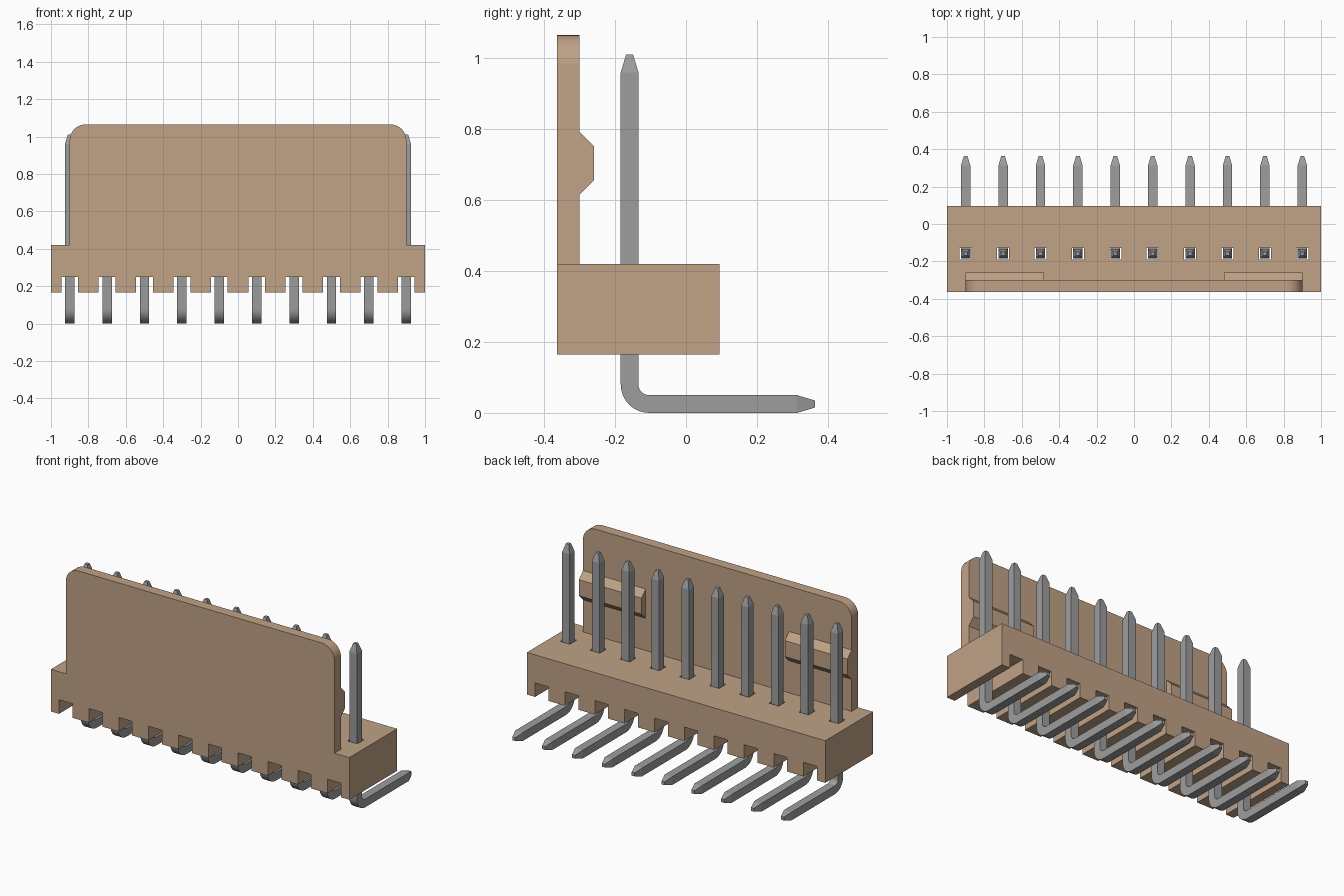
import bpy, bmesh, math
from mathutils import Vector

if "Cube" in bpy.data.objects:
    bpy.data.objects.remove(bpy.data.objects["Cube"])


def material(name, rgb):
    m = bpy.data.materials.new(name)
    m.use_nodes = True
    m.diffuse_color = (*rgb, 1)
    m.node_tree.nodes["Principled BSDF"].inputs["Base Color"].default_value = (*rgb, 1)
    return m


TAN = material("tan plastic", (0.53, 0.36, 0.24))
GREY = material("grey metal", (0.34, 0.34, 0.34))
PIN_X = [-0.9 + 0.2 * i for i in range(10)]
PIN_Y = -0.159


def link(name, bm, mat):
    bmesh.ops.recalc_face_normals(bm, faces=bm.faces)
    mesh = bpy.data.meshes.new(name)
    bm.to_mesh(mesh)
    bm.free()
    mesh.materials.append(mat)
    obj = bpy.data.objects.new(name, mesh)
    bpy.context.collection.objects.link(obj)
    return obj


def extrude(name, points, vec, mat):
    """Prism: a closed outline pushed along vec."""
    bm = bmesh.new()
    face = bm.faces.new([bm.verts.new(p) for p in points])
    out = bmesh.ops.extrude_face_region(bm, geom=[face])
    bmesh.ops.translate(bm, vec=vec, verts=[v for v in out["geom"] if isinstance(v, bmesh.types.BMVert)])
    return link(name, bm, mat)


def smooth(obj, degrees):
    bpy.ops.object.select_all(action="DESELECT")
    obj.select_set(True)
    bpy.context.view_layer.objects.active = obj
    bpy.ops.object.shade_smooth_by_angle(angle=math.radians(degrees))


# Base block: comb outline with a slot under every pin
outline = [(-1, 0.42), (-1, 0.165)]
for x in PIN_X:
    outline += [(x - 0.045, 0.165), (x - 0.045, 0.25), (x + 0.045, 0.25), (x + 0.045, 0.165)]
outline += [(1, 0.165), (1, 0.42)]
base = extrude("base_block", [(x, -0.363, z) for x, z in outline], (0, 0.458, 0), TAN)

# Square holes around the pins
bm = bmesh.new()
for x in PIN_X:
    made = bmesh.ops.create_cube(bm, size=1)["verts"]
    bmesh.ops.scale(bm, vec=(0.064, 0.064, 0.4), verts=made)
    bmesh.ops.translate(bm, vec=(x, PIN_Y, 0.4), verts=made)
cutter = link("hole_cutter", bm, TAN)
cutter.hide_render = True
cutter.hide_set(True)
cut = base.modifiers.new("pin_holes", "BOOLEAN")
cut.operation = "DIFFERENCE"
cut.solver = "EXACT"
cut.object = cutter
bpy.context.view_layer.objects.active = base
bpy.ops.object.modifier_apply(modifier=cut.name)
bpy.data.objects.remove(cutter)

# Upright wall with rounded top corners
R, TOP, SIDE = 0.085, 1.065, 0.9
arc = [math.radians(a) for a in range(0, 91, 9)]
right = [(SIDE - R + R * math.cos(a), TOP - R + R * math.sin(a)) for a in arc]
half = [(SIDE, 0.42)] + right
wall = extrude("wall", [(x, -0.363, z) for x, z in half + [(-x, z) for x, z in reversed(half)]],
               (0, 0.063, 0), TAN)
smooth(wall, 20)

# Locking ridges on the inner side of the wall
ridge = [(-0.3, 0.615), (-0.26, 0.655), (-0.26, 0.752), (-0.3, 0.792)]
for side, start in (("right", -0.9), ("left", 0.48)):
    extrude("lock_ridge_" + side, [(start, y, z) for y, z in ridge], (0.42, 0, 0), TAN)

# Bent square pin: sections are (y, z, direction angle, half size)
W, TIP, BEND = 0.025, 0.01, 0.055
MID_Y = PIN_Y + BEND
sections = [(PIN_Y, 1.01, 0, TIP), (PIN_Y, 0.96, 0, W)]
for a in arc:
    sections.append((MID_Y - BEND * math.cos(a), W + BEND - BEND * math.sin(a), a, W))
sections += [(0.313, W, math.pi / 2, W), (0.363, W, math.pi / 2, TIP)]
bm = bmesh.new()
rings = []
for y, z, a, h in sections:
    out = Vector((0, math.cos(a), math.sin(a))) * h
    rings.append([bm.verts.new(Vector((sx * h, y, z)) + out * so)
                  for sx, so in ((-1, -1), (1, -1), (1, 1), (-1, 1))])
for r0, r1 in zip(rings, rings[1:]):
    for i in range(4):
        j = (i + 1) % 4
        bm.faces.new((r0[i], r0[j], r1[j], r1[i]))
bm.faces.new(rings[0])
bm.faces.new(rings[-1])
pin = link("pin_1", bm, GREY)
smooth(pin, 12)
pin.location.x = PIN_X[0]
for i, x in enumerate(PIN_X[1:], 2):
    copy = bpy.data.objects.new(f"pin_{i}", pin.data)
    copy.location.x = x
    bpy.context.collection.objects.link(copy)
